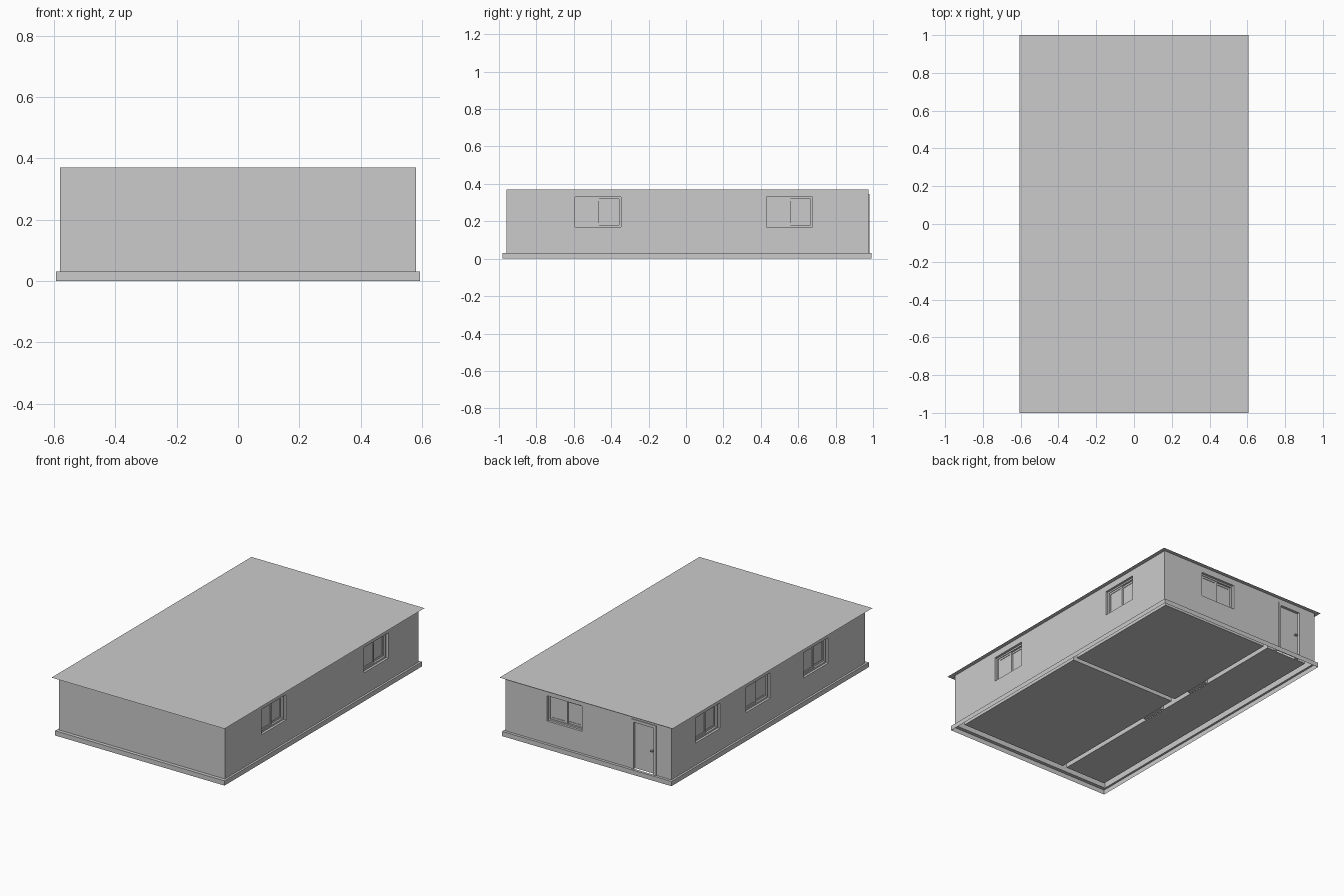
import bpy, bmesh
from math import radians
from mathutils import Matrix, Vector

if "Cube" in bpy.data.objects:
    bpy.data.objects.remove(bpy.data.objects["Cube"])

WX, Y0, Y1 = 0.58, -0.96, 0.975      # outer wall faces
BASE, TOP, T = 0.03, 0.37, 0.04      # floor level, eaves level, wall thickness
PART = (-0.25, -0.22)                # corridor partition, x range
ROOMS = [(PART[1], WX - T, 0.115, Y1 - T),
         (PART[1], WX - T, Y0 + T, 0.085),
         (T - WX, PART[0], Y0 + T, Y1 - T)]


def add_box(bm, x0, x1, y0, y1, z0, z1):
    size = Matrix.Diagonal((x1 - x0, y1 - y0, z1 - z0, 1))
    mid = Matrix.Translation(((x0 + x1) / 2, (y0 + y1) / 2, (z0 + z1) / 2))
    bmesh.ops.create_cube(bm, size=1, matrix=mid @ size)


def finish(name, bm, matrix=None):
    me = bpy.data.meshes.new(name)
    bm.to_mesh(me)
    bm.free()
    ob = bpy.data.objects.new(name, me)
    bpy.context.collection.objects.link(ob)
    if matrix:
        ob.matrix_world = matrix
    return ob


def boxes(name, items, matrix=None):
    bm = bmesh.new()
    for b in items:
        add_box(bm, *b)
    return finish(name, bm, matrix)


def border(x0, x1, z0, z1, w, y0, y1):
    """Four boxes forming a rectangular frame."""
    return [(x0, x0 + w, y0, y1, z0, z1), (x1 - w, x1, y0, y1, z0, z1),
            (x0 + w, x1 - w, y0, y1, z0, z0 + w),
            (x0 + w, x1 - w, y0, y1, z1 - w, z1)]


def sheet(name, x0, x1, y0, y1, z):
    bm = bmesh.new()
    bm.faces.new([bm.verts.new(p) for p in
                  ((x0, y0, z), (x1, y0, z), (x1, y1, z), (x0, y1, z))])
    return finish(name, bm)


# Openings: window centre along the wall, and doors
SIDE = {"right": (0.553, -0.47), "left": (0.61, 0.108, -0.472)}
WIN_W, WZ0, WZ1 = 0.245, 0.17, 0.33
BACK_WIN, DOOR_X, DOOR_W, DOOR_TOP = 0.167, -0.388, 0.176, 0.345
INNER_DOORS, INNER_W, INNER_TOP = (-0.104, 0.305), 0.155, 0.33
h = WIN_W / 2

cuts = []
for side, centres in SIDE.items():
    s = 1 if side == "right" else -1
    xa, xb = sorted((s * (WX - T - 0.02), s * (WX + 0.02)))
    cuts += [(xa, xb, c - h, c + h, WZ0, WZ1) for c in centres]
ya, yb = Y1 - T - 0.02, Y1 + 0.02
cuts.append((BACK_WIN - h, BACK_WIN + h, ya, yb, WZ0, WZ1))
d = DOOR_W / 2 - 0.006
cuts.append((DOOR_X - d, DOOR_X + d, ya, yb, BASE - 0.02, DOOR_TOP - 0.006))
cuts += [(PART[0] - 0.02, PART[1] + 0.02, c - INNER_W / 2, c + INNER_W / 2,
          BASE - 0.02, INNER_TOP) for c in INNER_DOORS]

# Walls: solid block with rooms and openings cut out
walls = boxes("walls", [(-WX, WX, Y0, Y1, BASE, TOP)])
room_cut = boxes("room_cutter", [(*r, BASE - 0.1, TOP + 0.1) for r in ROOMS])
open_cut = boxes("opening_cutter", cuts)
for cutter in (room_cut, open_cut):
    cutter.hide_render = True
    mod = walls.modifiers.new(cutter.name, 'BOOLEAN')
    mod.operation, mod.solver, mod.object = 'DIFFERENCE', 'EXACT', cutter
bpy.context.view_layer.update()
graph = bpy.context.evaluated_depsgraph_get()
cut_mesh = bpy.data.meshes.new_from_object(walls.evaluated_get(graph))
walls.modifiers.clear()
for cutter in (room_cut, open_cut):
    bpy.data.objects.remove(cutter)

# Wall shells are hollow: open at the bottom and under the roof
bm = bmesh.new()
bm.from_mesh(cut_mesh)
ends = [f for f in bm.faces if abs(f.normal.z) > 0.9 and
        min(abs(f.calc_center_median().z - z) for z in (BASE, TOP)) < 1e-3]
bmesh.ops.delete(bm, geom=ends, context='FACES')
bm.to_mesh(walls.data)
bm.free()

# Plinth: skirt with a ledge that runs in to the wall
bm = bmesh.new()
PX, P0, P1 = 0.593, -0.982, 0.992
rings = []
for x, a, b, z in ((PX, P0, P1, 0), (PX, P0, P1, BASE), (WX, Y0, Y1, BASE)):
    rings.append([bm.verts.new(p) for p in
                  ((-x, a, z), (x, a, z), (x, b, z), (-x, b, z))])
for lo, hi in zip(rings, rings[1:]):
    for i in range(4):
        j = (i + 1) % 4
        bm.faces.new((lo[i], lo[j], hi[j], hi[i]))
finish("plinth", bm)

# Floors and the flat roof sheet
for i, r in enumerate(ROOMS):
    sheet(f"floor_{i + 1}", *r, BASE)
sheet("roof", -0.606, 0.606, -1, 1, TOP)


def place(x, y, angle):
    return Matrix.Translation((x, y, 0)) @ Matrix.Rotation(radians(angle), 4, 'Z')


# Sliding windows: local -y points out of the wall
def window(name, matrix):
    parts = border(-h, h, WZ0, WZ1, 0.01, 0.015, 0.038)
    for x0, x1, y in ((-h + 0.01, 0.006, 0.019), (-0.006, h - 0.01, 0.027)):
        parts += border(x0, x1, WZ0 + 0.01, WZ1 - 0.01, 0.012, y, y + 0.008)
        parts.append((x0 + 0.012, x1 - 0.012, y + 0.003, y + 0.005,
                      WZ0 + 0.022, WZ1 - 0.022))
    boxes(name, parts, matrix)


for side, centres in SIDE.items():
    s = 1 if side == "right" else -1
    for i, c in enumerate(centres):
        window(f"window_{side}_{i + 1}", place(s * WX, c, 90 * s))
window("window_back", place(BACK_WIN, Y1, 180))

# Back door: casing standing proud, recessed leaf and handle
at_door = place(DOOR_X, Y1, 180)
w = DOOR_W / 2
boxes("door_casing", [(-w, -w + 0.018, -0.005, T, BASE, DOOR_TOP),
                      (w - 0.018, w, -0.005, T, BASE, DOOR_TOP),
                      (-w + 0.018, w - 0.018, -0.005, T,
                       DOOR_TOP - 0.018, DOOR_TOP)], at_door)
boxes("door_leaf", [(-w + 0.018, w - 0.018, 0.012, 0.026,
                     BASE, DOOR_TOP - 0.018)], at_door)
boxes("door_handle", [(0.045, 0.06, -0.004, 0.012, 0.17, 0.177)], at_door)

# Inner doors in the corridor partition
for i, c in enumerate(INNER_DOORS):
    boxes(f"inner_door_{i + 1}", [(PART[0] + 0.003, PART[1] - 0.003,
          c - INNER_W / 2, c + INNER_W / 2, BASE, INNER_TOP)])
